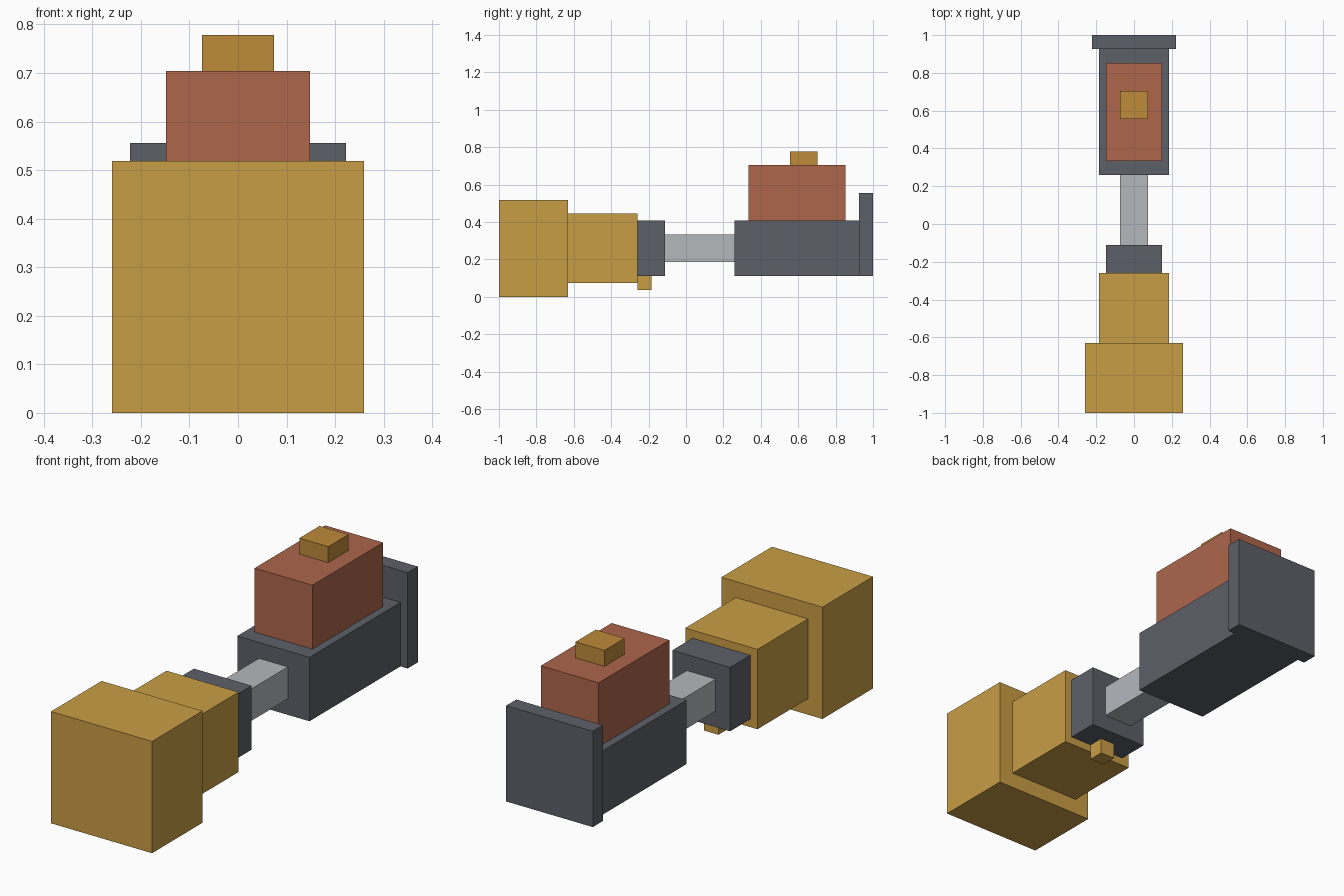
import bpy
import bmesh
from mathutils import Vector

cube = bpy.data.objects.get("Cube")
if cube:
    bpy.data.objects.remove(cube, do_unlink=True)

U = 1 / 27  # one modelling unit; the whole length is 54 units


def material(name, rgb):
    """Flat material from 0-255 sRGB values."""
    lin = [((c / 255 + 0.055) / 1.055) ** 2.4 for c in rgb] + [1.0]
    mat = bpy.data.materials.new(name)
    mat.use_nodes = True
    mat.diffuse_color = lin
    mat.node_tree.nodes["Principled BSDF"].inputs["Base Color"].default_value = lin
    return mat


gold = material("gold", (201, 158, 69))
dark_gold = material("dark gold", (189, 139, 57))
red = material("brick red", (173, 102, 75))
slate = material("slate grey", (93, 96, 105))
silver = material("light grey", (180, 184, 188))


def box(name, half_x, y, z, mat):
    """Box centred on x = 0, spanning the y and z ranges in units."""
    bm = bmesh.new()
    bmesh.ops.create_cube(bm, size=1)
    size = Vector((2 * half_x, y[1] - y[0], z[1] - z[0])) * U
    centre = Vector((0, sum(y) / 2, sum(z) / 2)) * U
    bmesh.ops.scale(bm, vec=size, verts=bm.verts)
    mesh = bpy.data.meshes.new(name)
    bm.to_mesh(mesh)
    bm.free()
    mesh.materials.append(mat)
    obj = bpy.data.objects.new(name, mesh)
    obj.location = centre
    bpy.context.collection.objects.link(obj)
    return obj


# Stepped front end
box("front_block", 7, (-27, -17), (0, 14), gold)
box("front_step", 5, (-17, -7), (2, 12), gold)
box("collar", 4, (-7, -3), (3, 11), slate)
box("collar_lug", 1, (-7, -5), (1, 3), gold)

# Connecting shaft
box("shaft", 2, (-3, 7), (5, 9), silver)

# Rear body and end plate
box("rear_body", 5, (7, 25), (3, 11), slate)
box("end_plate", 6, (25, 27), (3, 15), slate)

# Top housing and its button
box("top_housing", 4, (9, 23), (11, 19), red)
box("top_button", 2, (15, 19), (19, 21), dark_gold)
